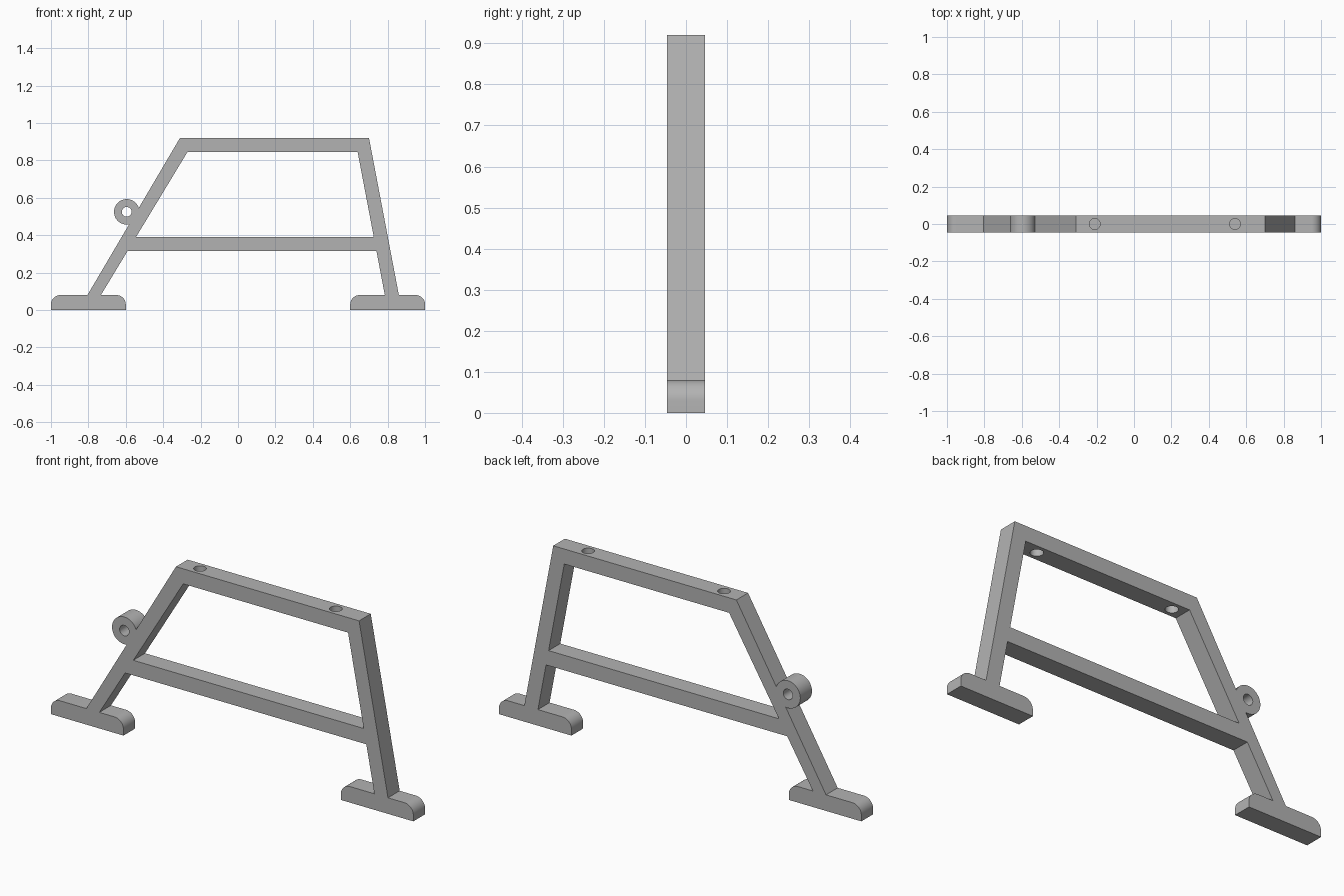
import bpy
import bmesh
from math import pi, cos, sin

if "Cube" in bpy.data.objects:
    bpy.data.objects.remove(bpy.data.objects["Cube"], do_unlink=True)

HALF_DEPTH = 0.046
FOOT_TOP, RAIL_LOW, RAIL_HIGH, BAR_LOW, TOP = 0.08, 0.315, 0.39, 0.845, 0.92

grey = bpy.data.materials.new("plain grey")
grey.use_nodes = True
COLOUR = (0.45, 0.45, 0.45, 1)
grey.diffuse_color = COLOUR
grey.node_tree.nodes["Principled BSDF"].inputs["Base Color"].default_value = COLOUR


def prism(name, outline, half=HALF_DEPTH):
    """Solid from an x-z outline, extruded along y."""
    bm = bmesh.new()
    face = bm.faces.new([bm.verts.new((x, -half, z)) for x, z in outline])
    new = bmesh.ops.extrude_face_region(bm, geom=[face])["geom"]
    verts = [v for v in new if isinstance(v, bmesh.types.BMVert)]
    bmesh.ops.translate(bm, vec=(0, 2 * half, 0), verts=verts)
    bmesh.ops.recalc_face_normals(bm, faces=bm.faces)
    mesh = bpy.data.meshes.new(name)
    bm.to_mesh(mesh)
    bm.free()
    obj = bpy.data.objects.new(name, mesh)
    bpy.context.collection.objects.link(obj)
    mesh.materials.append(grey)
    return obj


def arc(cx, cz, r, start, end, n):
    return [(cx + r * cos(start + (end - start) * i / n),
             cz + r * sin(start + (end - start) * i / n)) for i in range(n + 1)]


def combine(target, tool, operation):
    """Apply a boolean and drop the tool object."""
    mod = target.modifiers.new(operation, 'BOOLEAN')
    mod.operation, mod.solver, mod.object = operation, 'EXACT', tool
    bpy.context.view_layer.objects.active = target
    bpy.ops.object.modifier_apply(modifier=mod.name)
    bpy.data.objects.remove(tool, do_unlink=True)


# Slanted leg edges: x as a function of height
def left_outer(z): return -0.805 + 0.589 * (z - FOOT_TOP)
def left_inner(z): return -0.733 + 0.605 * (z - FOOT_TOP)
def right_outer(z): return 0.86 - 0.19 * (z - FOOT_TOP)
def right_inner(z): return 0.785 - 0.19 * (z - FOOT_TOP)


def band(left, right, low, high):
    return [(left(low), low), (right(low), low), (right(high), high), (left(high), high)]


# Side frame with its two openings
frame = prism("side_frame", band(left_outer, right_outer, 0.04, TOP))
for low, high in ((0.0, RAIL_LOW), (RAIL_HIGH, BAR_LOW)):
    combine(frame, prism("opening", band(left_inner, right_inner, low, high), 0.1), 'DIFFERENCE')

# Feet with rounded upper corners
R = 0.05
for cx in (-0.8, 0.8):
    outline = [(cx - 0.2, 0), (cx + 0.2, 0)]
    outline += arc(cx + 0.2 - R, FOOT_TOP - R, R, 0, pi / 2, 12)
    outline += arc(cx - 0.2 + R, FOOT_TOP - R, R, pi / 2, pi, 12)
    combine(frame, prism("foot", outline), 'UNION')

# Eyelet on the sloping leg
EYE = (-0.595, 0.525)
combine(frame, prism("eyelet", arc(*EYE, 0.068, 0, 2 * pi, 48)[:-1]), 'UNION')
combine(frame, prism("eyelet_hole", arc(*EYE, 0.026, 0, 2 * pi, 32)[:-1], 0.1), 'DIFFERENCE')

# Bolt holes through the top bar
for x in (-0.21, 0.54):
    bpy.ops.mesh.primitive_cylinder_add(vertices=32, radius=0.029, depth=0.2, location=(x, 0, 0.88))
    drill = bpy.context.object
    drill.data.materials.append(grey)
    combine(frame, drill, 'DIFFERENCE')

# Smooth the round surfaces and keep corners crisp
bpy.ops.object.select_all(action='DESELECT')
frame.select_set(True)
bpy.context.view_layer.objects.active = frame
bpy.ops.object.shade_smooth_by_angle(angle=pi / 6)
